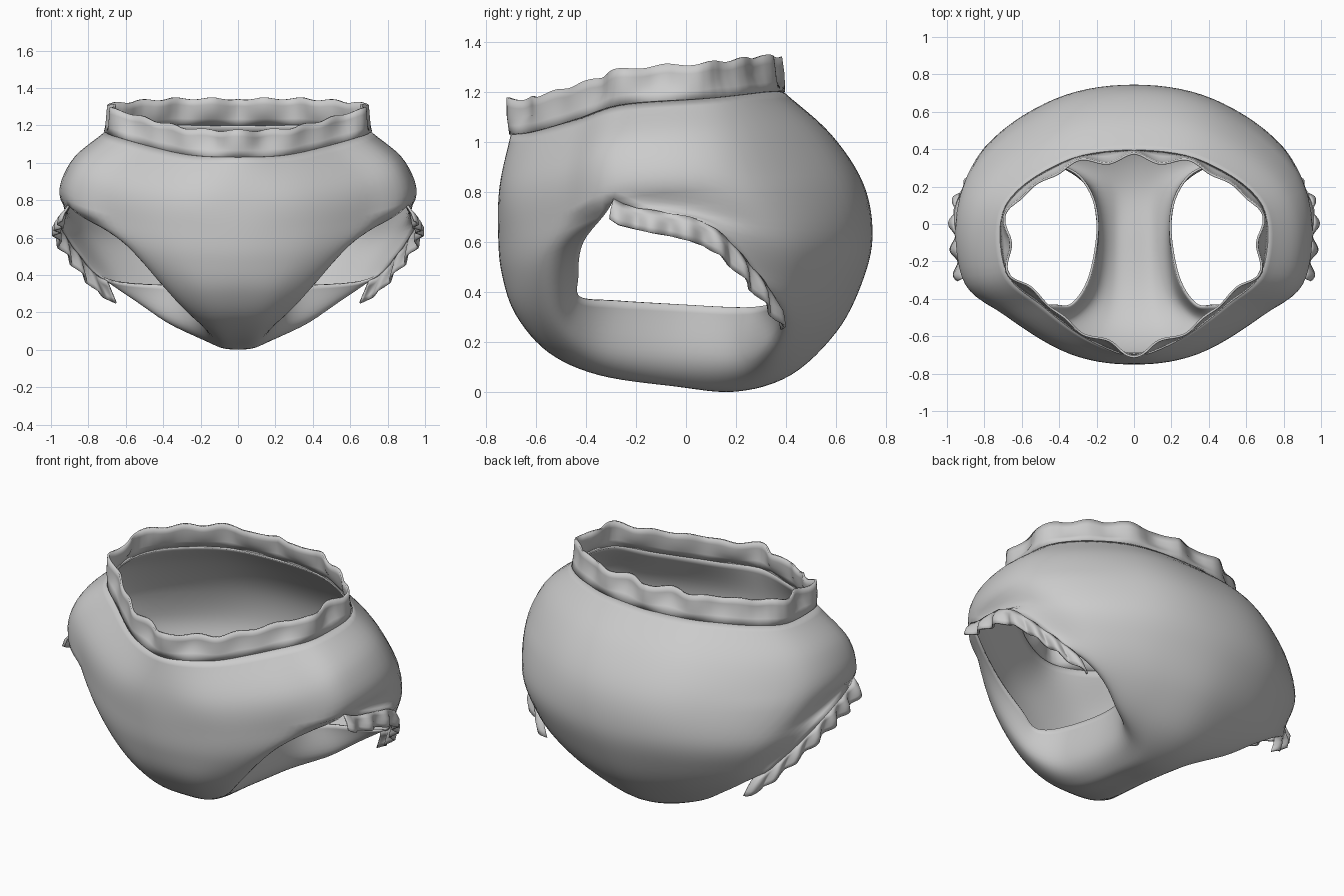
import bpy, math
from mathutils import Vector as V

if "Cube" in bpy.data.objects:
    bpy.data.objects.remove(bpy.data.objects["Cube"])

# Half cross-sections from the centre line out to the leg edge or side seam:
# centre y,z, then three x,y,z points
FRONT = [
    (-.70, 1.03, .25, -.61, 1.04, .48, -.44, 1.09, .68, -.25, 1.15),
    (-.745, .82, .32, -.69, .83, .67, -.48, .89, .87, -.28, .98),
    (-.75, .62, .35, -.69, .64, .67, -.50, .69, .905, -.29, .77),
    (-.735, .47, .30, -.69, .48, .54, -.56, .52, .63, -.41, .60),
    (-.68, .31, .22, -.65, .31, .39, -.54, .33, .43, -.43, .46),
    (-.55, .16, .16, -.53, .165, .28, -.46, .21, .33, -.42, .38),
    (-.35, .07, .12, -.34, .08, .21, -.31, .16, .24, -.27, .365),
]
BACK = [
    (-.05, .025, .11, -.05, .04, .19, -.03, .14, .20, 0, .35),
    (.20, .003, .13, .20, .027, .24, .20, .13, .25, .19, .34),
    (.42, .07, .24, .38, .10, .42, .33, .18, .38, .30, .345),
    (.60, .24, .30, .54, .25, .56, .42, .28, .70, .35, .37),
    (.70, .43, .37, .63, .43, .67, .46, .44, .84, .27, .49),
    (.745, .62, .42, .67, .62, .79, .42, .62, .96, .07, .68),
    (.71, .83, .46, .61, .83, .905, .22, .82, .905, -.29, .77),
    (.58, 1.03, .42, .50, 1.03, .84, .15, 1.02, .87, -.28, .98),
    (.39, 1.20, .37, .33, 1.20, .68, .10, 1.175, .68, -.25, 1.15),
]
N, M = 6, 7  # subdivisions along and across


def catmull(p0, p1, p2, p3, t):
    return 0.5 * (2 * p1 + (p2 - p0) * t + (2 * p0 - 5 * p1 + 4 * p2 - p3) * t * t
                  + (3 * p1 - p0 - 3 * p2 + p3) * t ** 3)


def spline(pts, n, before=None, after=None):
    first = before if before is not None else 2 * pts[0] - pts[1]
    last = after if after is not None else 2 * pts[-1] - pts[-2]
    q = [first] + pts + [last]
    out = [catmull(*q[i:i + 4], k / n) for i in range(len(pts) - 1) for k in range(n)]
    return out + [pts[-1].copy()]


def make(name, verts, faces, thick, offset):
    me = bpy.data.meshes.new(name)
    me.from_pydata([tuple(v) for v in verts], [], faces)
    ob = bpy.data.objects.new(name, me)
    bpy.context.collection.objects.link(ob)
    for p in me.polygons:
        p.use_smooth = True
    mir = ob.modifiers.new("mirror", 'MIRROR')
    mir.merge_threshold = 0.002
    sol = ob.modifiers.new("thickness", 'SOLIDIFY')
    sol.thickness, sol.offset = thick, offset
    return ob


def resample(path, n):
    d = [0]
    for a, b in zip(path, path[1:]):
        d.append(d[-1] + (b - a).length)
    out, j = [], 0
    for i in range(n + 1):
        s = d[-1] * i / n
        while j < len(path) - 2 and d[j + 1] < s:
            j += 1
        out.append(path[j].lerp(path[j + 1], (s - d[j]) / max(d[j + 1] - d[j], 1e-6)))
    return out


def ruffle(name, path, n, height, wave, steps=4):
    # gathered strip: height(f, normal) gives the drop vector, wave(f) the fold depth
    pts = resample(path, n)
    verts = []
    for i, p in enumerate(pts):
        f = i / n
        tan = pts[min(i + 1, n)] - pts[max(i - 1, 0)]
        out = V((-tan.y, tan.x, 0)).normalized()
        if out.dot(V((p.x, p.y, 0))) < 0:
            out = -out
        if i in (0, n) and abs(p.x) < .01:
            out = V((0, math.copysign(1, p.y), 0))
        h = height(f, out)
        for k in range(steps + 1):
            t = k / steps
            verts.append(p + h * t + out * wave(f) * min(1, 2 * t))
    w = steps + 1
    faces = [(i * w + k, (i + 1) * w + k, (i + 1) * w + k + 1, i * w + k + 1)
             for i in range(n) for k in range(steps)]
    return make(name, verts, faces, .012, 0)


# Body: interpolate control columns lengthwise, then each section crosswise
rows = FRONT + BACK
cols = [spline([V((0, r[0], r[1])) if c == 0 else V(r[3 * c - 1:3 * c + 2]) for r in rows], N)
        for c in range(4)]
S = len(cols[0]) - 1
J = 2 * N  # side seam length in steps
for s in range(J + 1):
    cols[3][S - s] = cols[3][s].copy()
grid = []
for s in range(S + 1):
    pts = [c[s] for c in cols]
    joined = s <= J or s >= S - J
    mirrored = V((-pts[1].x, pts[1].y, pts[1].z))
    grid.append(spline(pts, M, mirrored, cols[2][S - s] if joined else None))
W = 3 * M + 1
verts = [p for row in grid for p in row]


def vid(s, u):
    return (S - s) * W + u if u == W - 1 and s >= S - J else s * W + u


faces = [(vid(s, u), vid(s + 1, u), vid(s + 1, u + 1), vid(s, u + 1))
         for s in range(S) for u in range(W - 1)]
make("body_shell", verts, faces, .012, -1)

# Waist ruffle: upright gathered band, leaning inward towards the back
waist = grid[0] + grid[S][::-1][1:]
ruffle("waist_ruffle", waist, 150,
       lambda f, o: V((0, 0, .142 + .006 * math.cos(f * 61))) - o * .02 * f,
       lambda f: -.016 + .014 * math.cos(f * math.pi * 14) + .012 * math.cos(f * math.pi * 9 + 2.5 * f))

# Leg ruffles along the back edge of each leg opening
leg = [cols[3][s] for s in range(10 * N, 13 * N + 1)][::-1]
ruffle("leg_ruffles", leg, 110,
       lambda f, o: V((.025 - .075 * f, -.01 + .03 * f, -.08 - .04 * f)),
       lambda f: .012 + .017 * math.sin(f * math.pi * 13))
